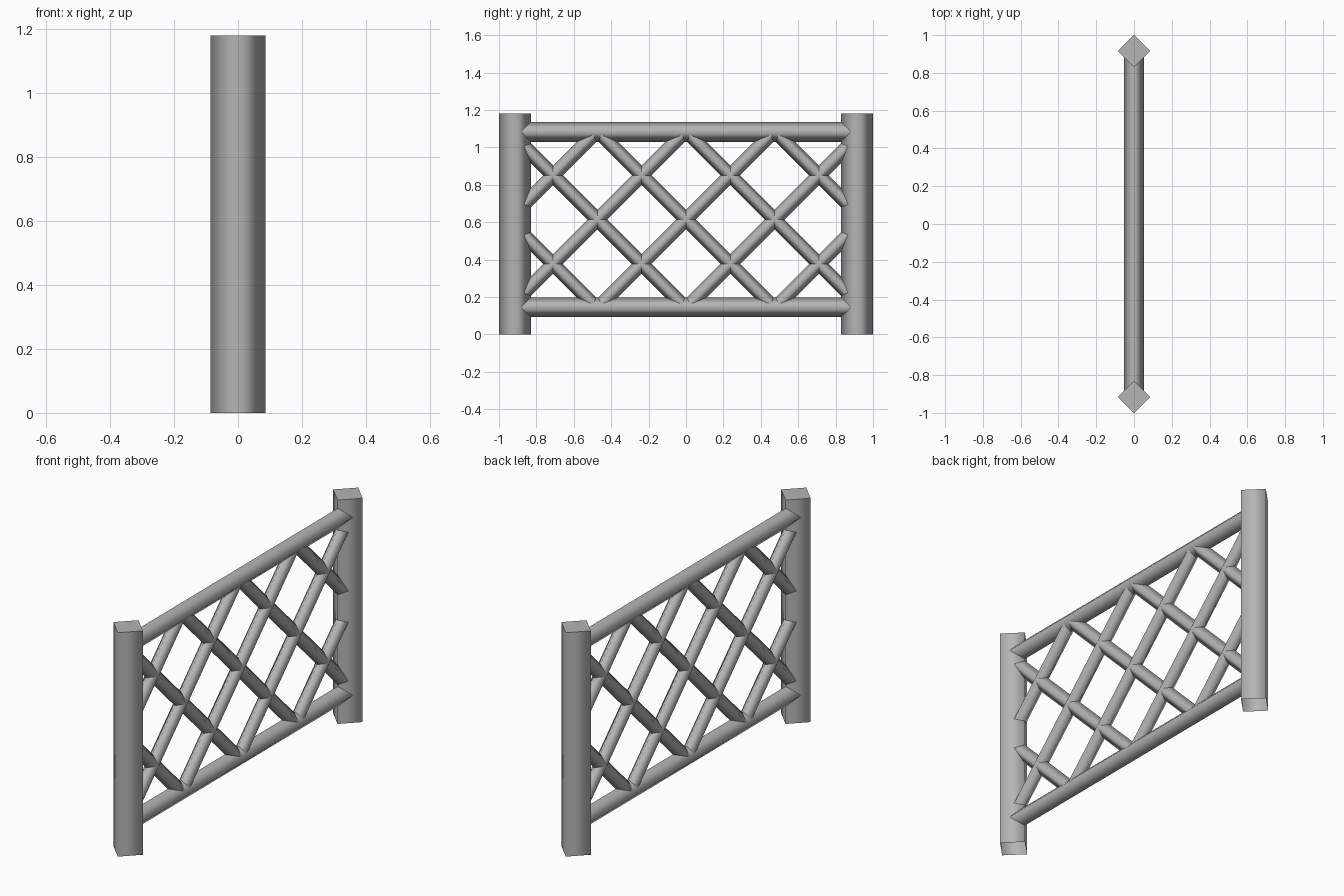
import bpy, bmesh
from mathutils import Vector

if "Cube" in bpy.data.objects:
    bpy.data.objects.remove(bpy.data.objects["Cube"])

POST_Y, POST_R, POST_H = 0.915, 0.086, 1.18
RAIL_R, RAIL_LOW, RAIL_TOP = 0.053, 0.145, 1.083
BAR_R, PITCH = 0.037, 0.474

# Dark grey paint shared by every part
grey = bpy.data.materials.new("dark_grey")
grey.diffuse_color = (0.46, 0.46, 0.46, 1)
grey.use_nodes = True
grey.node_tree.nodes["Principled BSDF"].inputs["Base Color"].default_value = grey.diffuse_color


def beam(name, a, b, radius, open_start=False):
    """Four-sided diamond beam from a to b (y, z), smooth sides and flat caps."""
    a, b = Vector((0, *a)), Vector((0, *b))
    u = Vector((1, 0, 0))
    v = (b - a).normalized().cross(u)
    bm = bmesh.new()
    rings = [[bm.verts.new(p + d * radius) for d in (u, v, -u, -v)] for p in (a, b)]
    for i in range(4):
        j = (i + 1) % 4
        bm.faces.new((rings[0][i], rings[0][j], rings[1][j], rings[1][i])).smooth = True
    for ring in rings[1:] if open_start else rings:
        bm.faces.new(ring)
    bmesh.ops.recalc_face_normals(bm, faces=bm.faces)
    mesh = bpy.data.meshes.new(name)
    bm.to_mesh(mesh)
    bm.free()
    mesh.materials.append(grey)
    obj = bpy.data.objects.new(name, mesh)
    bpy.context.collection.objects.link(obj)
    return obj


# Posts, open underneath
for side, label in ((-1, "left"), (1, "right")):
    beam(f"{label}_post", (side * POST_Y, 0), (side * POST_Y, POST_H), POST_R, True)

# Rails
for z, label in ((RAIL_LOW, "bottom"), (RAIL_TOP, "top")):
    beam(f"{label}_rail", (-POST_Y, z), (POST_Y, z), RAIL_R)

# Diagonal lattice bars, clipped at the rail and post centres
mid, half = (RAIL_LOW + RAIL_TOP) / 2, (RAIL_TOP - RAIL_LOW) / 2
for slope, label in ((1, "rising"), (-1, "falling")):
    for k in range(-2, 3):
        y0 = max(k * PITCH - half, -POST_Y + 0.02)
        y1 = min(k * PITCH + half, POST_Y - 0.02)
        beam(f"{label}_lattice_bar_{k + 3}",
             (y0, mid + slope * (y0 - k * PITCH)),
             (y1, mid + slope * (y1 - k * PITCH)), BAR_R)
